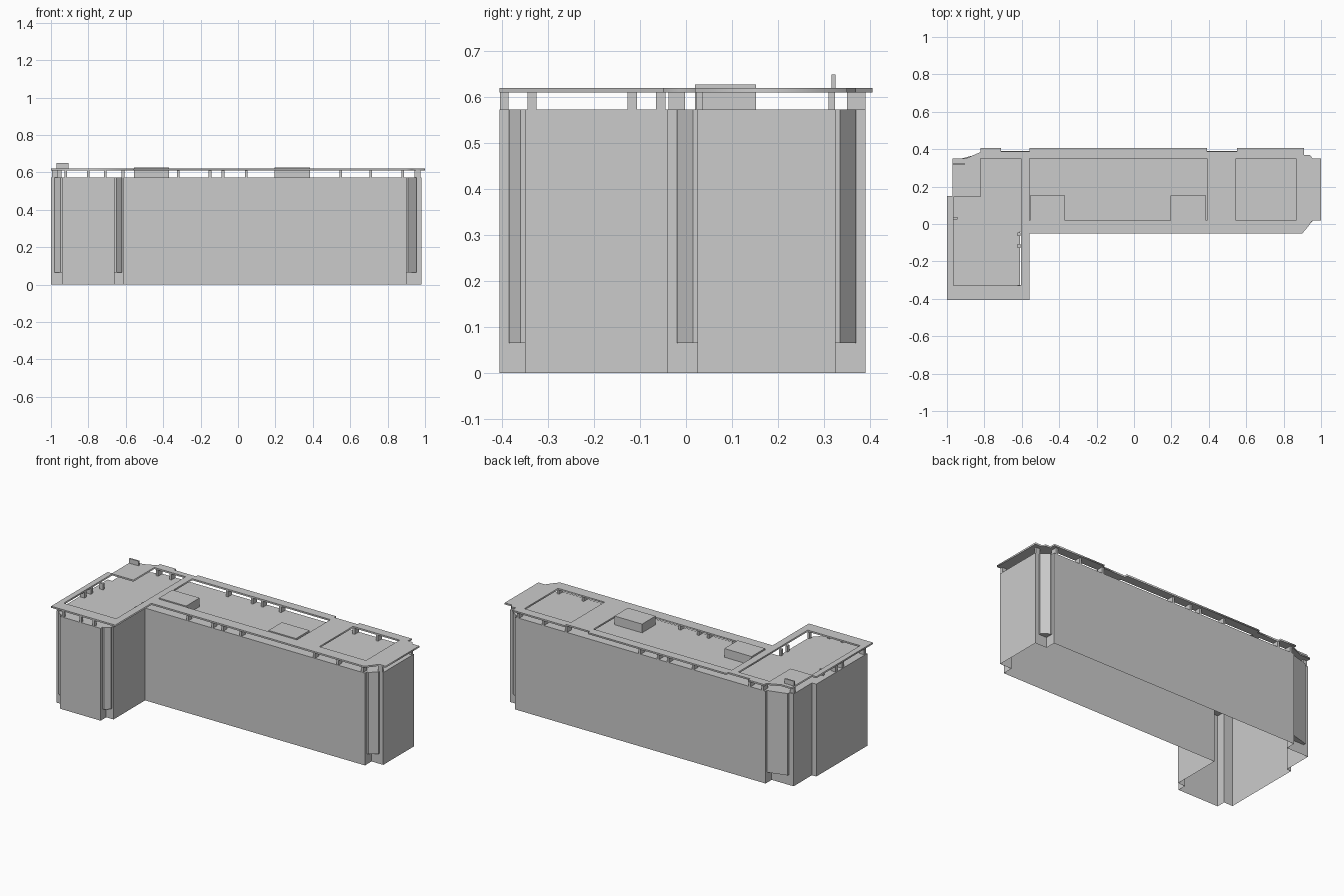
import bpy, bmesh

if "Cube" in bpy.data.objects:
    bpy.data.objects.remove(bpy.data.objects["Cube"])

WALL_TOP, SLAB_LOW, SLAB_TOP = 0.573, 0.61, 0.62


def prism(name, outline, z0, z1, bottom=True):
    """Extrude a counter-clockwise 2D outline; optionally leave the underside open."""
    bm = bmesh.new()
    low = [bm.verts.new((x, y, z0)) for x, y in outline]
    top = [bm.verts.new((x, y, z1)) for x, y in outline]
    n = len(outline)
    for i in range(n):
        j = (i + 1) % n
        bm.faces.new((low[i], low[j], top[j], top[i]))
    bm.faces.new(top)
    if bottom:
        bm.faces.new(low[::-1])
        bmesh.ops.recalc_face_normals(bm, faces=bm.faces[:])
    mesh = bpy.data.meshes.new(name)
    bm.to_mesh(mesh)
    bm.free()
    ob = bpy.data.objects.new(name, mesh)
    bpy.context.collection.objects.link(ob)
    return ob


def box(name, x0, x1, y0, y1, z0, z1):
    return prism(name, [(x0, y0), (x1, y0), (x1, y1), (x0, y1)], z0, z1)


# L-shaped walls with notched corners, closed deck, open underside
walls = [(-.94, -.405), (-.66, -.405), (-.66, -.35), (-.61, -.35),
         (-.61, -.04), (.90, -.04), (.90, .025), (.98, .025),
         (.98, .325), (.90, .325), (.90, .39), (-.82, .39),
         (-.82, .33), (-.97, .33), (-.97, .15), (-1, .15),
         (-1, -.35), (-.94, -.35)]
prism("walls_and_deck", walls, 0, WALL_TOP, bottom=False)


# Chamfered pillars standing in the corner notches
def pillar(name, x, y, sx, sy, w=.04, d=.035):
    pts = [(0, 0), (w, 0), (w, .01), (.01, d), (0, d)]
    prism(name, [(x + sx * a, y + sy * b) for a, b in pts], .065, WALL_TOP)


pillar("pillar_front_left", -.94, -.35, -1, -1)
pillar("pillar_wing_right", -.66, -.35, 1, -1)
pillar("pillar_front_right", .90, .025, 1, -1, .055, .045)
pillar("pillar_back_right", .90, .325, 1, 1, .055, .045)
prism("pillar_back_left", [(-.82, .33), (-.82, .375), (-.83, .375),
                           (-.94, .345), (-.94, .33)], .065, WALL_TOP)

# Raised roof slab with three openings
outer = [(-1, -.405), (-.56, -.405), (-.56, -.05), (.90, -.05), (.93, -.015),
         (.955, .02), (1, .02), (1, .35), (.955, .35), (.94, .37), (.91, .37),
         (.91, .405), (.55, .405), (.55, .387), (.39, .387), (.39, .405),
         (-.56, .405), (-.56, .387), (-.71, .387), (-.71, .405), (-.82, .405),
         (-.82, .385), (-.90, .35), (-.97, .35), (-.97, .15), (-1, .15)]
holes = [
    [(-.965, -.33), (-.605, -.33), (-.605, .35), (-.82, .35), (-.82, .145), (-.965, .145)],
    [(-.56, .02), (.39, .02), (.39, .35), (-.56, .35)],
    [(.545, .02), (.865, .02), (.865, .35), (.545, .35)],
]
curve = bpy.data.curves.new("roof_slab", 'CURVE')
curve.dimensions = '2D'
curve.fill_mode = 'BOTH'
curve.extrude = (SLAB_TOP - SLAB_LOW) / 2
for loop in [outer] + holes:
    spline = curve.splines.new('POLY')
    spline.points.add(len(loop) - 1)
    for p, (x, y) in zip(spline.points, loop):
        p.co = (x, y, 0, 1)
    spline.use_cyclic_u = True
slab = bpy.data.objects.new("roof_slab", curve)
slab.location.z = (SLAB_LOW + SLAB_TOP) / 2
bpy.context.collection.objects.link(slab)
bpy.context.view_layer.objects.active = slab
slab.select_set(True)
bpy.ops.object.convert(target='MESH')


# Short posts carrying the slab
def post(name, x, y, w, d):
    box(name, x - w / 2, x + w / 2, y - d / 2, y + d / 2, WALL_TOP, SLAB_LOW)


for x in (-.32, -.15, -.08, .045, .55, .71, .88):
    post("front_post", x, -.02, .014, .036)
    post("back_post", x, .37, .014, .04)
for x in (-.80, -.71):
    post("wing_back_post", x, .37, .014, .04)
for x in (-.92, -.80, -.71):
    post("wing_front_post", x, -.395, .014, .018)
for y in (-.335, -.117, -.055):
    post("wing_left_post", -.98, y, .03, .02)
    post("wing_right_post", -.615, y, .014, .02)
for y in (.03, .317):
    post("right_end_post", .96, y, .03, .014)
    post("left_end_post", -.955, y, .025, .014)

# Rooftop boxes and small upright fin
box("roof_box_left", -.557, -.37, .02, .152, WALL_TOP, .627)
box("roof_box_right", .195, .385, .02, .152, WALL_TOP, .627)
box("roof_fin", -.97, -.905, .316, .325, SLAB_TOP, .649)
